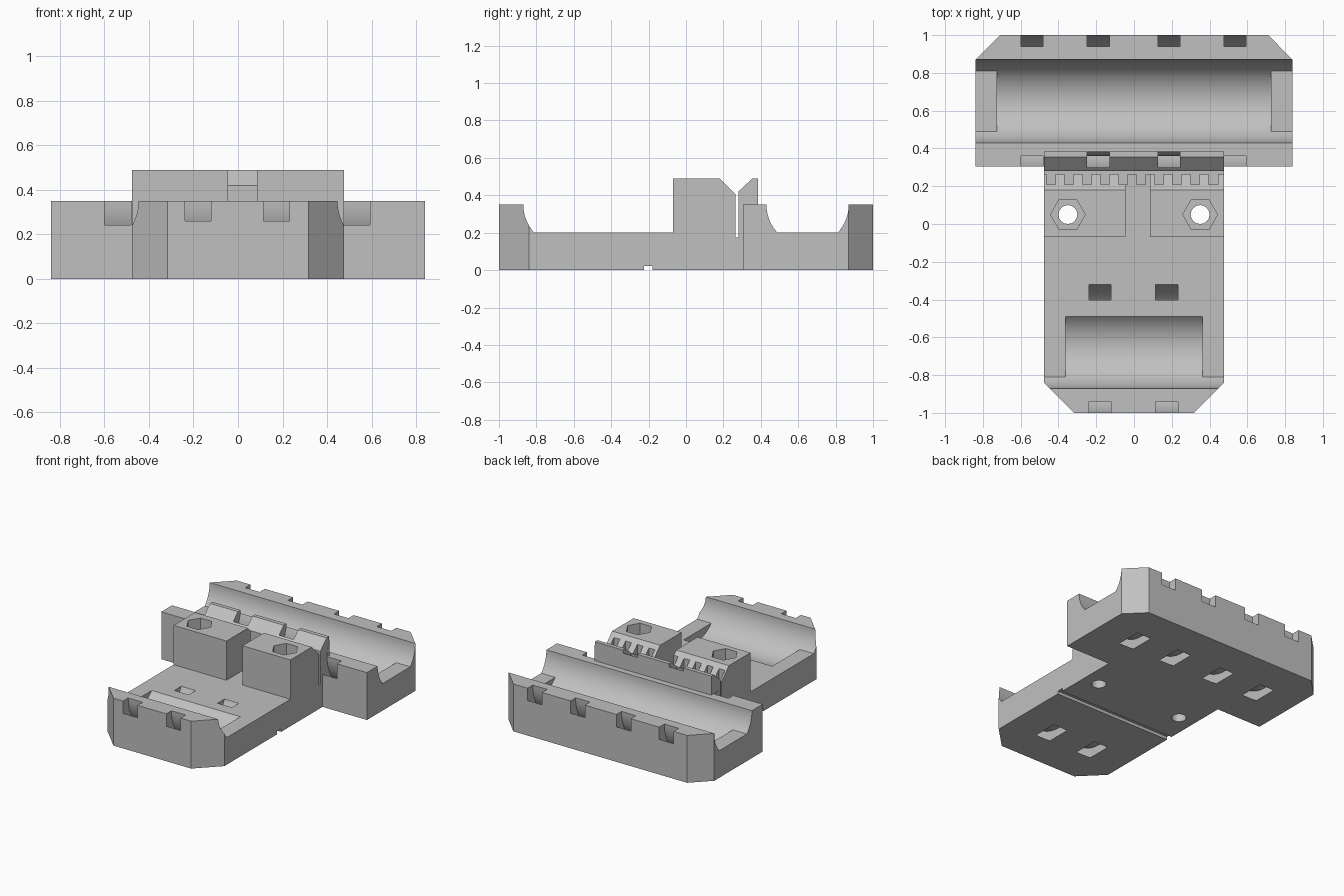
import bpy, bmesh
from math import asin, cos, sin, pi, tau, radians

cube = bpy.data.objects.get("Cube")
if cube:
    bpy.data.objects.remove(cube, do_unlink=True)

TOP, FLOOR, CLAMP = 0.35, 0.2, 0.49      # main heights
HALF, WIDE = 0.477, 0.84                 # half widths of the two sections
SLOT = 0.175                             # belt slot bottom
BORE, AXIS = 0.22, 0.65                  # bearing radius and distance of its axis
LEDGE = asin((TOP - FLOOR) / BORE)       # angle where the bore meets the ledge

grey = bpy.data.materials.new("plain grey")
grey.use_nodes = True
grey.diffuse_color = (0.53, 0.53, 0.53, 1)
grey.node_tree.nodes["Principled BSDF"].inputs["Base Color"].default_value = (0.53, 0.53, 0.53, 1)


def prism(name, outline, lo, hi, axis="x"):
    """Extrude an outline (yz along x, or xy along z)."""
    bm = bmesh.new()
    place = (lambda p, d: (d, *p)) if axis == "x" else (lambda p, d: (*p, d))
    a = [bm.verts.new(place(p, lo)) for p in outline]
    b = [bm.verts.new(place(p, hi)) for p in outline]
    bm.faces.new(a)
    bm.faces.new(b)
    n = len(a)
    for i in range(n):
        j = (i + 1) % n
        bm.faces.new((a[i], a[j], b[j], b[i]))
    bmesh.ops.recalc_face_normals(bm, faces=bm.faces)
    mesh = bpy.data.meshes.new(name)
    bm.to_mesh(mesh)
    bm.free()
    mesh.materials.append(grey)
    ob = bpy.data.objects.new(name, mesh)
    bpy.context.collection.objects.link(ob)
    return ob


def box(name, x0, x1, y0, y1, z0, z1):
    return prism(name, [(y0, z0), (y1, z0), (y1, z1), (y0, z1)], x0, x1)


def arc(cy, a, b, n, r=BORE):
    """Points of a bearing bore, angle measured downward from the front side."""
    steps = [a + (b - a) * i / n for i in range(n + 1)]
    return [(cy - r * cos(t), TOP - r * sin(t)) for t in steps]


def ring(cx, cy, width, inner, outer, n=64):
    """Square-section hoop around a bearing axis."""
    bm = bmesh.new()
    loops = []
    for i in range(n):
        t = tau * i / n
        loops.append([bm.verts.new((cx + sx * width / 2, cy + r * cos(t), TOP + r * sin(t)))
                      for sx, r in ((-1, inner), (1, inner), (1, outer), (-1, outer))])
    for i in range(n):
        p, q = loops[i], loops[(i + 1) % n]
        for k in range(4):
            m = (k + 1) % 4
            bm.faces.new((p[k], p[m], q[m], q[k]))
    bmesh.ops.recalc_face_normals(bm, faces=bm.faces)
    mesh = bpy.data.meshes.new("tie_hoop")
    bm.to_mesh(mesh)
    bm.free()
    mesh.materials.append(grey)
    ob = bpy.data.objects.new("tie_hoop", mesh)
    bpy.context.collection.objects.link(ob)
    return ob


def combine(target, tool, operation="DIFFERENCE"):
    mod = target.modifiers.new("combine", "BOOLEAN")
    mod.operation, mod.solver, mod.object = operation, "EXACT", tool
    bpy.context.view_layer.objects.active = target
    bpy.ops.object.modifier_apply(modifier=mod.name)
    bpy.data.objects.remove(tool, do_unlink=True)


def polygon(cx, cy, r, n):
    return [(cx + r * cos(tau * i / n), cy + r * sin(tau * i / n)) for i in range(n)]


# Narrow section: front wall, deck, clamp and belt lip
body = prism("carriage_body",
             [(-1, 0), (-1, TOP)] + arc(-AXIS, 0, LEDGE, 8)
             + [(-0.07, FLOOR), (-0.07, CLAMP), (0.18, CLAMP), (0.265, 0.405),
                (0.265, SLOT), (0.28, SLOT), (0.28, 0.42), (0.355, CLAMP),
                (0.385, CLAMP), (0.385, 0)], -HALF, HALF)

# Wide rear section
rear = prism("rear_block",
             [(0.305, 0), (0.305, TOP)] + arc(AXIS, 0, LEDGE, 8)
             + arc(AXIS, pi - LEDGE, pi, 8) + [(1, TOP), (1, 0)], -WIDE, WIDE)
combine(body, rear, "UNION")

# Deep part of both bearing troughs
for cy, half in ((-AXIS, 0.362), (AXIS, 0.725)):
    lower = arc(cy, LEDGE, pi - LEDGE, 24)
    combine(body, prism("trough", lower + [(cy + 0.15, 0.25), (cy - 0.15, 0.25)], -half, half))

# Chamfered outer corners
for s in (-1, 1):
    for corner in ([(0.317, -1), (HALF, -0.84), (0.6, -0.84), (0.6, -1.1), (0.317, -1.1)],
                   [(0.71, 1), (WIDE, 0.87), (0.95, 0.87), (0.95, 1.1), (0.71, 1.1)]):
        combine(body, prism("corner", [(s * x, y) for x, y in corner], -0.1, 0.6, "z"))

# Gap between the clamp halves
combine(body, box("gap", -0.045, 0.085, -0.1, 0.27, FLOOR, 0.6))

# Belt teeth along the slot
for i in range(10):
    x = -0.44 + 0.0955 * i
    combine(body, box("tooth_gap", x - 0.024, x + 0.024, 0.208, 0.272, SLOT, 0.6))

# Nut pockets and bolt holes
for s in (-1, 1):
    combine(body, prism("nut", polygon(s * 0.35, 0.05, 0.092, 6), 0.3, 0.6, "z"))
    combine(body, prism("bolt", polygon(s * 0.35, 0.05, 0.05, 16), -0.1, 0.4, "z"))

# Curved cable tie channels around each bearing
for cy, places in ((-AXIS, (-0.18, 0.173)), (AXIS, (-0.54, -0.19, 0.185, 0.535))):
    for cx in places:
        combine(body, ring(cx, cy, 0.118, 0.29, 0.362))

# Shallow groove across the underside
combine(body, box("under_groove", -0.7, 0.7, -0.225, -0.178, -0.1, 0.022))

# Smooth bores, sharp edges elsewhere
bpy.ops.object.select_all(action="DESELECT")
body.select_set(True)
bpy.context.view_layer.objects.active = body
bpy.ops.object.shade_smooth_by_angle(angle=radians(25))
